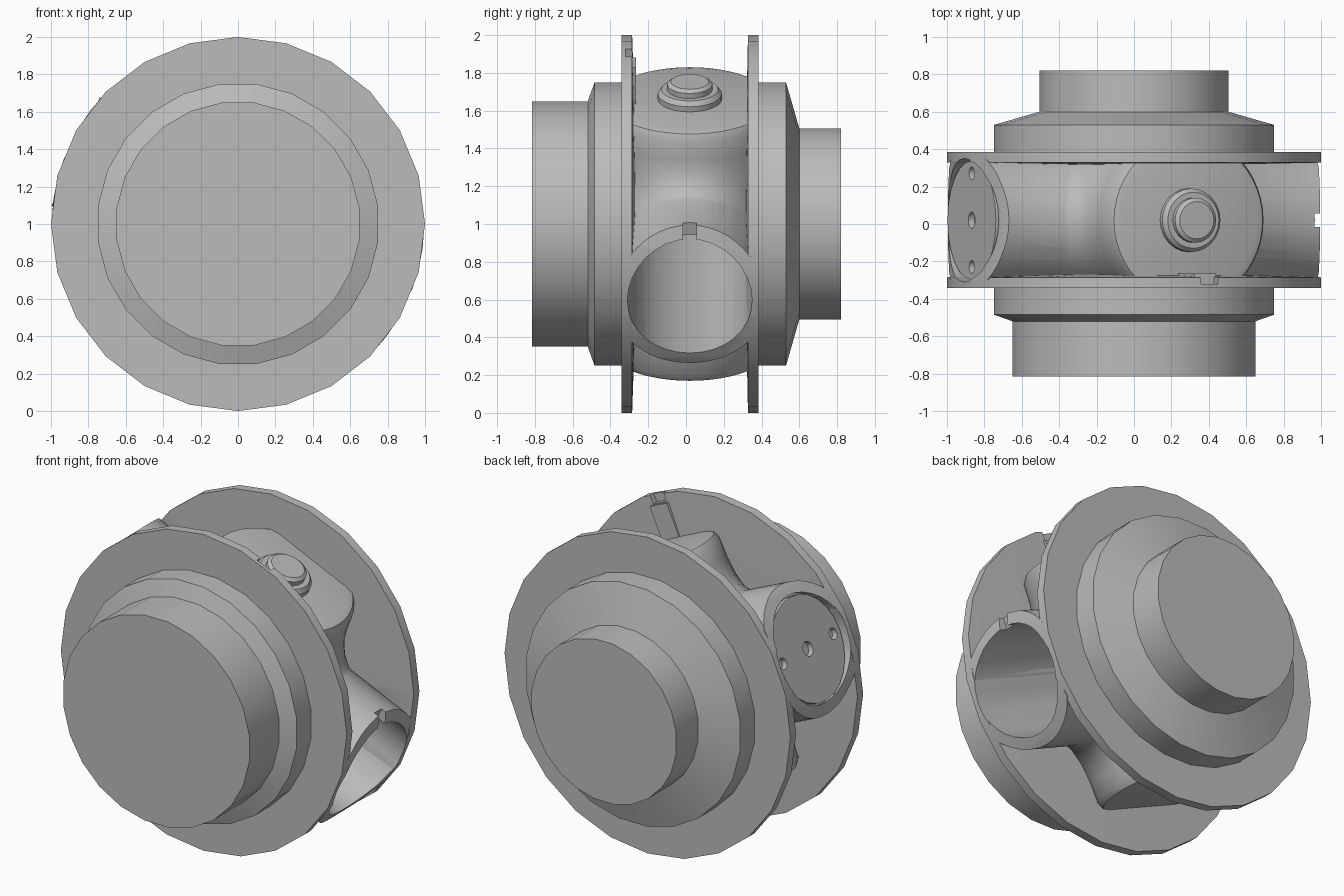
import bpy, bmesh
from math import pi, sin, cos, sqrt, radians
from mathutils import Matrix, Vector

default = bpy.data.objects.get("Cube")
if default:
    bpy.data.objects.remove(default, do_unlink=True)

grey = bpy.data.materials.new("plain grey")
grey.use_nodes = True
COLOUR = (0.5, 0.5, 0.5, 1)
grey.diffuse_color = COLOUR
grey.node_tree.nodes["Principled BSDF"].inputs["Base Color"].default_value = COLOUR

# Main axis runs along y; the crossing tubes are tilted in the x-z plane
MAIN = Matrix.Translation((0, 0, 1)) @ Matrix.Rotation(-pi / 2, 4, 'X')
CROSS = Matrix.Translation((0, 0.02, 1)) @ Matrix.Rotation(radians(24), 4, 'Y')
ALONG = CROSS @ Matrix.Rotation(pi / 2, 4, 'Y')   # local z = open tube end


def finish(name, bm, matrix):
    bm.transform(matrix)
    bmesh.ops.recalc_face_normals(bm, faces=bm.faces)
    mesh = bpy.data.meshes.new(name)
    bm.to_mesh(mesh)
    bm.free()
    mesh.materials.append(grey)
    obj = bpy.data.objects.new(name, mesh)
    bpy.context.collection.objects.link(obj)
    return obj


def lathe(name, profile, matrix, sides=24, phase=0.0, warp=None):
    """Closed solid turned from (radius, height) points."""
    bm = bmesh.new()
    rings = []
    for r, h in profile:
        ring = []
        for i in range(sides):
            a = 2 * pi * (i + phase) / sides
            p = Vector((r * cos(a), r * sin(a), h))
            ring.append(bm.verts.new(warp(p) if warp else p))
        rings.append(ring)
    for lo, hi in zip(rings, rings[1:]):
        for i in range(sides):
            j = (i + 1) % sides
            bm.faces.new((lo[i], lo[j], hi[j], hi[i]))
    bm.faces.new(rings[0])
    bm.faces.new(rings[-1])
    return finish(name, bm, matrix)


def rod(name, r, lo, hi, matrix, sides=24):
    return lathe(name, [(r, lo), (r, hi)], matrix, sides)


def box(name, lo, hi, matrix):
    bm = bmesh.new()
    bmesh.ops.create_cube(bm, size=1)
    lo, hi = Vector(lo), Vector(hi)
    size = Matrix.Diagonal((*(hi - lo), 1))
    bm.transform(Matrix.Translation((lo + hi) / 2) @ size)
    return finish(name, bm, matrix)


def combine(obj, other, operation, keep=False):
    mod = obj.modifiers.new("combine", 'BOOLEAN')
    mod.operation, mod.solver, mod.object = operation, 'EXACT', other
    bpy.context.view_layer.objects.active = obj
    bpy.ops.object.modifier_apply(modifier=mod.name)
    if not keep:
        bpy.data.objects.remove(other, do_unlink=True)


def saddle(p):
    """Drop the flared foot of a boss so it follows the round tube."""
    y = min(abs(p.y), 0.37)
    weight = min(max((0.62 - p.z) / 0.2, 0), 1) if p.z > 0.2 else 0
    p.z -= weight * (0.4 - sqrt(0.16 - y * y))
    return p


# Stepped end housings
parts = [
    lathe("front_housing", [(0.655, -0.815), (0.655, -0.52), (0.755, -0.485),
                            (0.755, -0.325)], MAIN, phase=0.5),
    lathe("back_housing", [(0.755, 0.37), (0.755, 0.53), (0.51, 0.6),
                           (0.51, 0.82)], MAIN, phase=0.5),
]

# Large flanges with slightly dished inner faces
front_flange = lathe("front_flange", [(1, -0.342), (1, -0.285), (0.5, -0.268)], MAIN)
back_flange = lathe("back_flange", [(0.5, 0.318), (1, 0.328), (1, 0.385)], MAIN)

# Cross tube with a blended boss above and below
body = rod("cross_body", 0.4, -1.1, 1.1, ALONG, 48)
boss = [(0.40, 0.725), (0.435, 0.715), (0.455, 0.68), (0.46, 0.58), (0.475, 0.51),
        (0.51, 0.45), (0.56, 0.41), (0.62, 0.385), (0.63, 0.35), (0.63, 0.1)]
for side in (1, -1):
    flip = CROSS @ Matrix.Diagonal((1, 1, side, 1))
    combine(body, lathe("boss", boss, flip, 48, warp=saddle), 'UNION')
combine(body, rod("trim", 0.996, -0.3, 0.345, MAIN, 48), 'INTERSECT')

# Bore through the tube and both flanges
bore = rod("bore", 0.33, -1.2, 1.2, ALONG, 32)
for obj in (body, front_flange, back_flange):
    combine(obj, bore, 'DIFFERENCE', keep=True)
bpy.data.objects.remove(bore, do_unlink=True)

# Key slot in the open tube rim and notch in the front flange rim
combine(body, box("slot", (0.88, -0.035, 0.3), (1.1, 0.035, 0.5), CROSS), 'DIFFERENCE')
combine(front_flange, box("notch", (-0.05, -0.34, 0.94), (0.05, -0.2, 1.1), CROSS),
        'DIFFERENCE')

# Radial guide strip inside the front flange
guide = box("guide_strip", (-0.065, -0.315, 0.6), (0.065, -0.285, 0.935), CROSS)

# Plug closing the other tube end, with three blind holes
plug = rod("tube_plug", 0.318, -0.95, -0.85, ALONG)
for y, r in ((-0.25, 0.035), (0, 0.045), (0.25, 0.035)):
    drill = rod("drill", r, -1, -0.9, ALONG @ Matrix.Translation((0, y, 0)), 12)
    combine(plug, drill, 'DIFFERENCE')
plug_seat = rod("plug_seat", 0.335, -0.915, -0.86, ALONG, 32)

# Round button on the upper boss
button_base = lathe("button_base", [(0.17, 0.7), (0.17, 0.755), (0.15, 0.78)], CROSS)
button = lathe("button", [(0.12, 0.76), (0.12, 0.81), (0.1, 0.825)], CROSS)

parts += [front_flange, back_flange, body, guide, plug, plug_seat, button_base, button]
bpy.ops.object.select_all(action='DESELECT')
for obj in parts:
    obj.select_set(True)
bpy.context.view_layer.objects.active = body
bpy.ops.object.shade_smooth_by_angle(angle=radians(32))
